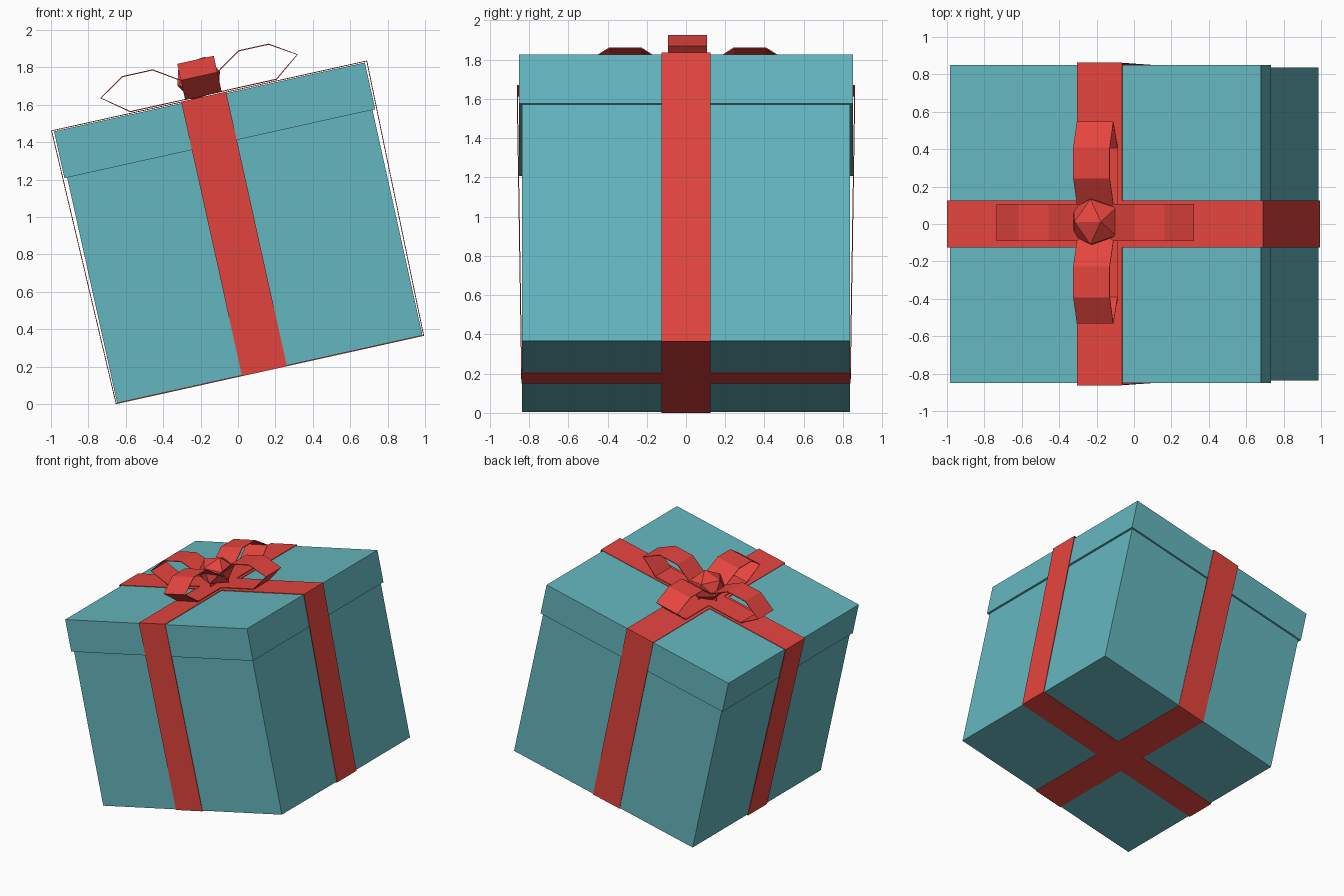
import bpy, bmesh, math
from mathutils import Matrix

if "Cube" in bpy.data.objects:
    bpy.data.objects.remove(bpy.data.objects["Cube"])

# The whole present leans about the y axis; parts are built upright, then tilted
TILT = Matrix.Translation((0.17, 0, 0.186)) @ Matrix.Rotation(math.radians(-12.5), 4, 'Y')
CX = -0.03  # ribbon crossing, slightly off centre


def material(name, rgb):
    m = bpy.data.materials.new(name)
    m.diffuse_color = (*rgb, 1)
    m.use_nodes = True
    m.node_tree.nodes["Principled BSDF"].inputs["Base Color"].default_value = m.diffuse_color
    return m


TEAL = material("teal_card", (0.13, 0.47, 0.52))
RED = material("red_ribbon", (0.78, 0.058, 0.048))


def finish(name, bm, mat):
    bmesh.ops.recalc_face_normals(bm, faces=bm.faces)
    bm.transform(TILT)
    me = bpy.data.meshes.new(name)
    bm.to_mesh(me)
    bm.free()
    me.materials.append(mat)
    ob = bpy.data.objects.new(name, me)
    bpy.context.collection.objects.link(ob)
    return ob


def box(name, half, z0, z1, mat):
    bm = bmesh.new()
    bmesh.ops.create_cube(bm, size=1, matrix=Matrix.Translation((0, 0, (z0 + z1) / 2))
                          @ Matrix.Diagonal((2 * half, 2 * half, z1 - z0, 1)))
    finish(name, bm, mat)


def strip(name, profile, half, angle, centre):
    """Closed thin band: an (x, z) profile swept along y, turned about z."""
    bm = bmesh.new()
    rows = [[bm.verts.new((x, s * half, z)) for s in (-1, 1)] for x, z in profile]
    for a, b in zip(rows, rows[1:] + rows[:1]):
        bm.faces.new((a[0], a[1], b[1], b[0]))
    bmesh.ops.transform(bm, verts=bm.verts, matrix=Matrix.Translation(centre)
                        @ Matrix.Rotation(angle, 4, 'Z'))
    ob = finish(name, bm, RED)
    mod = ob.modifiers.new("thickness", 'SOLIDIFY')
    mod.thickness = 0.006
    mod.offset = 0


# Box and lid
box("box_body", 0.836, 0.0, 1.24, TEAL)
box("box_lid", 0.851, 1.235, 1.491, TEAL)


# Two bands wrapped right round, flaring out to clear the lid
def wrap(bottom, top):
    return [(-bottom, -0.002), (-top, 1.497), (top, 1.497), (bottom, -0.002)]


strip("ribbon_side_to_side", wrap(0.842, 0.863), 0.125, 0, (0, 0, 0))
strip("ribbon_front_to_back", wrap(0.837, 0.860), 0.123, math.pi / 2, (CX, 0, 0))

# Four bow loops
loop = [(0, 1.506), (0.0, 1.545), (0.235, 1.698), (0.40, 1.698), (0.538, 1.611), (0.40, 1.506)]
for i, side in enumerate(("right", "back", "left", "front")):
    strip("bow_loop_" + side, loop, 0.1, i * math.pi / 2, (CX, 0.008, 0))

# Faceted knot
bm = bmesh.new()
bmesh.ops.create_icosphere(bm, subdivisions=1, radius=0.142,
                           matrix=Matrix.Translation((CX - 0.005, 0.012, 1.60))
                           @ Matrix.Diagonal((1, 1, 0.82, 1))
                           @ Matrix.Rotation(math.radians(24), 4, 'Y')
                           @ Matrix.Rotation(math.radians(36), 4, 'Z'))
finish("bow_knot", bm, RED)
